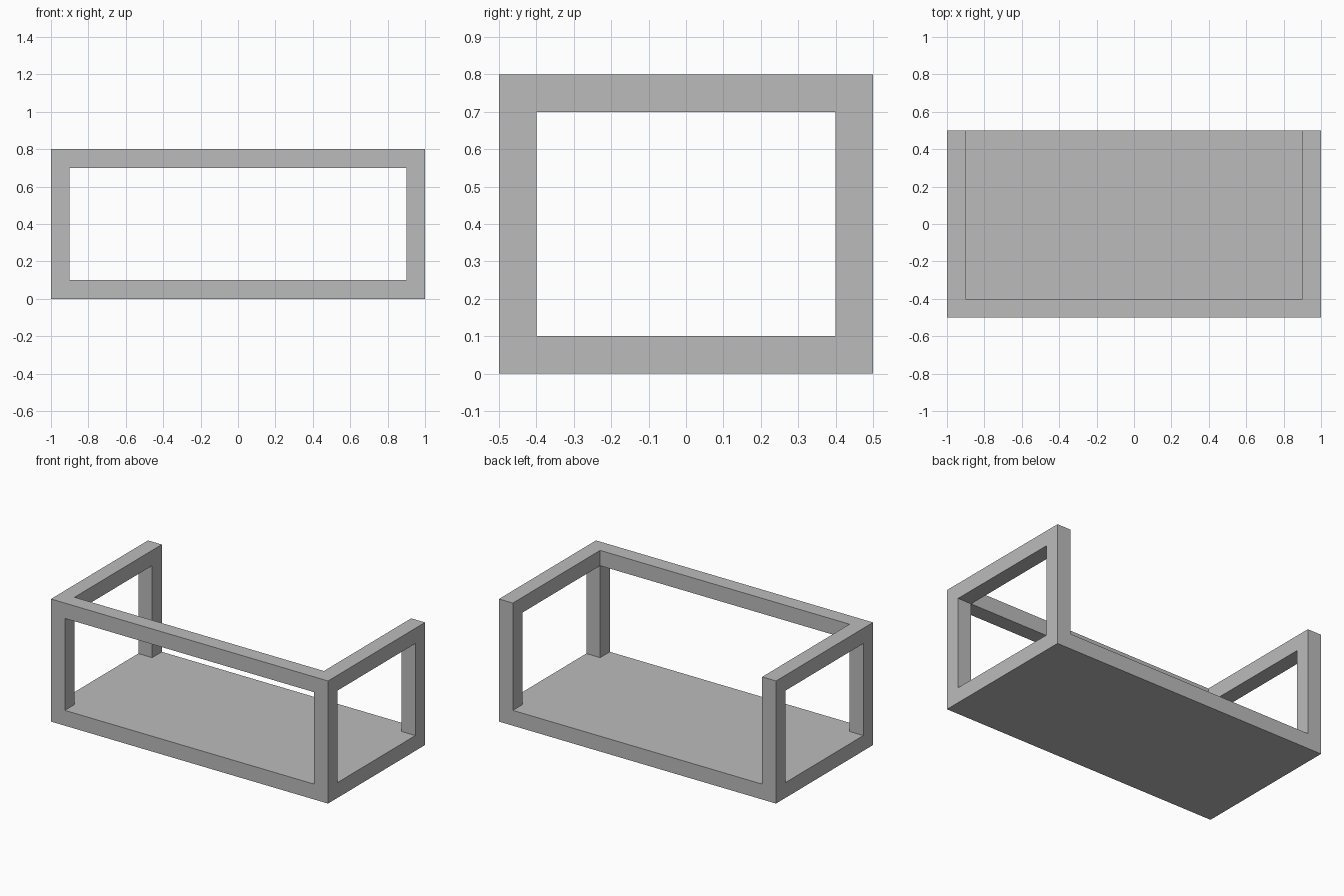
import bpy

default = bpy.data.objects.get("Cube")
if default:
    bpy.data.objects.remove(default, do_unlink=True)

# Overall size and bar thickness
X, Y, H, T = 1.0, 0.5, 0.8, 0.1
OUT = 0.2  # how far cutters reach past the block

grey = bpy.data.materials.new("plain_grey")
grey.use_nodes = True
colour = (0.5, 0.5, 0.5, 1.0)
grey.diffuse_color = colour
for node in grey.node_tree.nodes:
    if node.type == 'BSDF_PRINCIPLED':
        node.inputs["Base Color"].default_value = colour


def box(name, low, high):
    """Box between two opposite corners."""
    mid = [(a + b) / 2 for a, b in zip(low, high)]
    bpy.ops.mesh.primitive_cube_add(size=1, location=mid)
    ob = bpy.context.object
    ob.name = name
    ob.scale = [b - a for a, b in zip(low, high)]
    bpy.ops.object.transform_apply(location=True, rotation=False, scale=True)
    ob.data.materials.append(grey)
    return ob


# Solid block that becomes the base, posts and rails
frame = box("open_frame", (-X, -Y, 0), (X, Y, H))

# Openings: inside (open to top and back), front window, side windows
cutters = [
    box("inside_cutter", (T - X, T - Y, T), (X - T, Y + OUT, H + OUT)),
    box("front_cutter", (T - X, -Y - OUT, T), (X - T, 0, H - T)),
    box("side_cutter", (-X - OUT, T - Y, T), (X + OUT, Y - T, H - T)),
]
for cutter in cutters:
    cutter.hide_render = True
    bpy.context.view_layer.objects.active = frame
    mod = frame.modifiers.new(cutter.name, 'BOOLEAN')
    mod.operation = 'DIFFERENCE'
    mod.solver = 'EXACT'
    mod.object = cutter
    bpy.ops.object.modifier_apply(modifier=mod.name)
    bpy.data.objects.remove(cutter, do_unlink=True)
